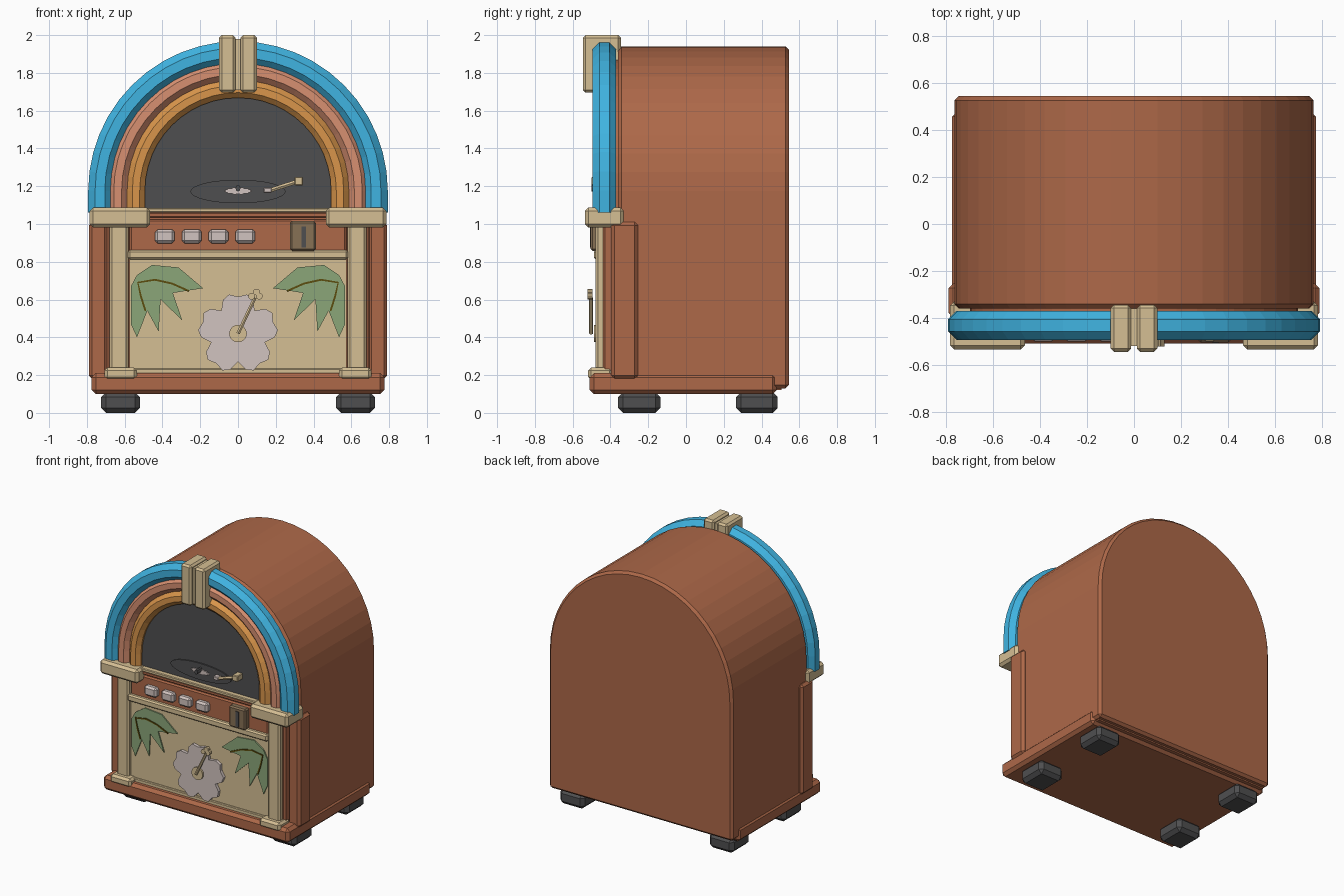
import bpy, bmesh
from math import sin, cos, pi, radians
from mathutils import Vector

cube = bpy.data.objects.get("Cube")
if cube:
    bpy.data.objects.remove(cube)


def material(name, r, g, b):
    m = bpy.data.materials.new(name)
    m.use_nodes = True
    col = [(c / 255) ** 2.2 for c in (r, g, b)] + [1]
    m.diffuse_color = col
    m.node_tree.nodes["Principled BSDF"].inputs["Base Color"].default_value = col
    return m


WOOD = material("brown wood", 172, 104, 74)
BLUE = material("blue tube", 66, 178, 224)
SALMON = material("salmon tube", 214, 142, 112)
ORANGE = material("orange tube", 216, 148, 76)
CREAM = material("cream trim", 212, 189, 146)
GREEN = material("leaf green", 138, 164, 120)
PALE = material("pale petal", 208, 194, 190)
DARK = material("dark grey", 80, 80, 81)
BRONZE = material("dull bronze", 134, 112, 86)
OLIVE = material("dark olive", 92, 78, 22)


def finish(name, bm, mat, bevel=0.0):
    bmesh.ops.recalc_face_normals(bm, faces=bm.faces[:])
    if bevel:
        sharp = [e for e in bm.edges if e.calc_face_angle(0) > radians(30)]
        bmesh.ops.bevel(bm, geom=sharp, offset=bevel, segments=1, affect='EDGES')
    me = bpy.data.meshes.new(name)
    bm.to_mesh(me)
    bm.free()
    me.materials.append(mat)
    ob = bpy.data.objects.new(name, me)
    bpy.context.collection.objects.link(ob)
    return ob


def prism(name, outline, y0, y1, mat, bevel=0.0):
    """Extrude an x-z outline from y0 to y1."""
    bm = bmesh.new()
    a = [bm.verts.new((x, y0, z)) for x, z in outline]
    b = [bm.verts.new((x, y1, z)) for x, z in outline]
    bm.faces.new(a)
    bm.faces.new(b)
    for i in range(len(a)):
        j = (i + 1) % len(a)
        bm.faces.new((a[i], a[j], b[j], b[i]))
    return finish(name, bm, mat, bevel)


def box(name, x, y, z, mat, bevel=0.012):
    outline = [(x[0], z[0]), (x[1], z[0]), (x[1], z[1]), (x[0], z[1])]
    return prism(name, outline, y[0], y[1], mat, bevel)


def mirrored_box(name, x, y, z, mat, bevel=0.012):
    for side, s in (("left", 1), ("right", -1)):
        box(f"{side}_{name}", sorted((s * x[0], s * x[1])), y, z, mat, bevel)


def tube(name, path, y, r, mat, sides=8):
    """Sweep a flat-sided ring along an x-z path."""
    bm = bmesh.new()
    p = [Vector((x, y, z)) for x, z in path]
    rings = []
    for i, c in enumerate(p):
        t = (p[min(i + 1, len(p) - 1)] - p[max(i - 1, 0)]).normalized()
        n = Vector((t.z, 0, -t.x))
        ring = []
        for k in range(sides):
            a = 2 * pi * (k + 0.5) / sides
            off = (n * cos(a) + Vector((0, sin(a), 0))) * r / cos(pi / sides)
            ring.append(bm.verts.new(c + off))
        rings.append(ring)
    for a, b in zip(rings, rings[1:]):
        for k in range(sides):
            j = (k + 1) % sides
            bm.faces.new((a[k], a[j], b[j], b[k]))
    bm.faces.new(rings[0])
    bm.faces.new(rings[-1])
    return finish(name, bm, mat)


def ellipse(cx, cz, rx, rz, n=32):
    return [(cx + rx * cos(2 * pi * i / n), cz + rz * sin(2 * pi * i / n)) for i in range(n)]


CZ = 1.175  # height of the arch centre


def arch(r, bottom, n=24):
    arc = [(r * cos(pi * i / n), CZ + r * sin(pi * i / n)) for i in range(n + 1)]
    return [(r, bottom)] + arc + [(-r, bottom)]


# Cabinet, base and feet
prism("cabinet", arch(0.765, 0.13), -0.36, 0.545, WOOD, 0.018)
prism("arch_backing", arch(0.7, 1.0), -0.42, -0.34, WOOD)
box("lower_front", (-0.7, 0.7), (-0.44, -0.34), (0.18, 1.06), WOOD)
box("base", (-0.775, 0.775), (-0.51, 0.48), (0.1, 0.21), WOOD, 0.022)
box("base_rear_lip", (-0.74, 0.74), (0.45, 0.505), (0.12, 0.2), WOOD, 0)
mirrored_box("side_post", (0.69, 0.79), (-0.397, -0.254), (0.18, 1.01), WOOD, 0.018)
for end, y in (("front", (-0.36, -0.135)), ("rear", (0.265, 0.485))):
    mirrored_box(end + "_foot", (0.52, 0.725), y, (0, 0.11), DARK, 0.026)

# Glowing arch tubes
tube("blue_arch_tube", arch(0.731, 1.06), -0.432, 0.062, BLUE)
tube("salmon_arch_tube", arch(0.637, 1.06), -0.432, 0.05, SALMON)
tube("orange_arch_tube", arch(0.54, 1.06), -0.432, 0.047, ORANGE)

# Columns, caps and top ornament
mirrored_box("column", (0.58, 0.68), (-0.478, -0.39), (0.2, 1.0), CREAM)
mirrored_box("column_cap", (0.465, 0.785), (-0.535, -0.33), (0.982, 1.087), CREAM, 0.018)
mirrored_box("column_foot", (0.535, 0.708), (-0.518, -0.39), (0.175, 0.24), CREAM, 0.016)
mirrored_box("top_ornament", (0.012, 0.1), (-0.545, -0.345), (1.695, 2.0), CREAM, 0.014)
box("top_ornament_core", (-0.02, 0.02), (-0.52, -0.36), (1.71, 1.98), CREAM, 0)

# Window and record player
prism("window", arch(0.505, 1.06), -0.437, -0.4, DARK)
box("window_sill", (-0.48, 0.48), (-0.475, -0.4), (1.06, 1.085), CREAM, 0.005)
prism("record", ellipse(0, 1.172, 0.252, 0.062), -0.446, -0.437, DARK)
star = [(0.08 * k * cos(a), 1.175 + 0.02 * k * sin(a))
        for k, a in ((1 if i % 2 else 0.8, pi * i / 12) for i in range(24))]
prism("record_label", star, -0.454, -0.444, PALE)
prism("spindle", ellipse(0, 1.19, 0.013, 0.018, 8), -0.5, -0.44, DARK)
tube("tone_arm", [(0.17, 1.178), (0.335, 1.232)], -0.475, 0.011, CREAM, 6)
box("tone_arm_head", (0.135, 0.178), (-0.49, -0.45), (1.165, 1.192), PALE, 0.004)
box("tone_arm_pivot", (0.3, 0.345), (-0.5, -0.435), (1.205, 1.25), CREAM, 0.005)

# Button panel and coin box
box("button_panel", (-0.575, 0.575), (-0.46, -0.4), (0.85, 1.025), WOOD, 0.01)
box("upper_rail", (-0.575, 0.575), (-0.468, -0.4), (1.035, 1.062), WOOD, 0.006)
for i in range(4):
    x = -0.387 + 0.142 * i
    box(f"button_{i + 1}", (x - 0.052, x + 0.052), (-0.5, -0.45), (0.898, 0.972), PALE, 0.014)
box("coin_box", (0.275, 0.413), (-0.505, -0.44), (0.858, 1.015), BRONZE, 0.01)
box("coin_slot", (0.335, 0.36), (-0.509, -0.5), (0.875, 0.988), DARK, 0)

# Lower panel with rails
box("front_panel", (-0.575, 0.575), (-0.452, -0.42), (0.21, 0.84), CREAM, 0)
box("panel_top_rail", (-0.583, 0.583), (-0.488, -0.42), (0.812, 0.863), CREAM, 0.01)
box("panel_bottom_rail", (-0.575, 0.575), (-0.465, -0.42), (0.205, 0.235), CREAM, 0.005)

# Palm leaves with veins
leaf = [(0.185, 0.66), (0.315, 0.77), (0.455, 0.783), (0.535, 0.73), (0.567, 0.67),
        (0.567, 0.47), (0.535, 0.4), (0.48, 0.54), (0.42, 0.43), (0.41, 0.6),
        (0.295, 0.49), (0.345, 0.635)]
vein = [(0.26, 0.645), (0.35, 0.685), (0.44, 0.705), (0.53, 0.69), (0.515, 0.62), (0.49, 0.54)]
for side, s in (("left", 1), ("right", -1)):
    prism(side + "_leaf", [(s * x, z) for x, z in leaf], -0.461, -0.45, GREEN)
    tube(side + "_leaf_vein", [(s * x, z) for x, z in vein], -0.462, 0.005, OLIVE, 4)

# Flower: five ruffled petals, centre and stamen
FZ = 0.42
ruffle = [(-36, 0.15), (-24, 0.195), (-13, 0.212), (0, 0.195), (13, 0.212), (24, 0.195)]
petals = [(r * cos(radians(90 + 72 * k + a)), FZ + r * sin(radians(90 + 72 * k + a)))
          for k in range(5) for a, r in ruffle]
prism("flower", petals, -0.475, -0.45, PALE)
prism("flower_centre", ellipse(0, FZ, 0.047, 0.047, 14), -0.488, -0.47, CREAM)
tube("stamen", [(0, FZ), (0.09, 0.61)], -0.502, 0.009, CREAM, 6)
for i, (x, z) in enumerate(((0.072, 0.617), (0.098, 0.64), (0.113, 0.618))):
    prism(f"stamen_tip_{i + 1}", ellipse(x, z, 0.018, 0.018, 10), -0.522, -0.495, CREAM)
